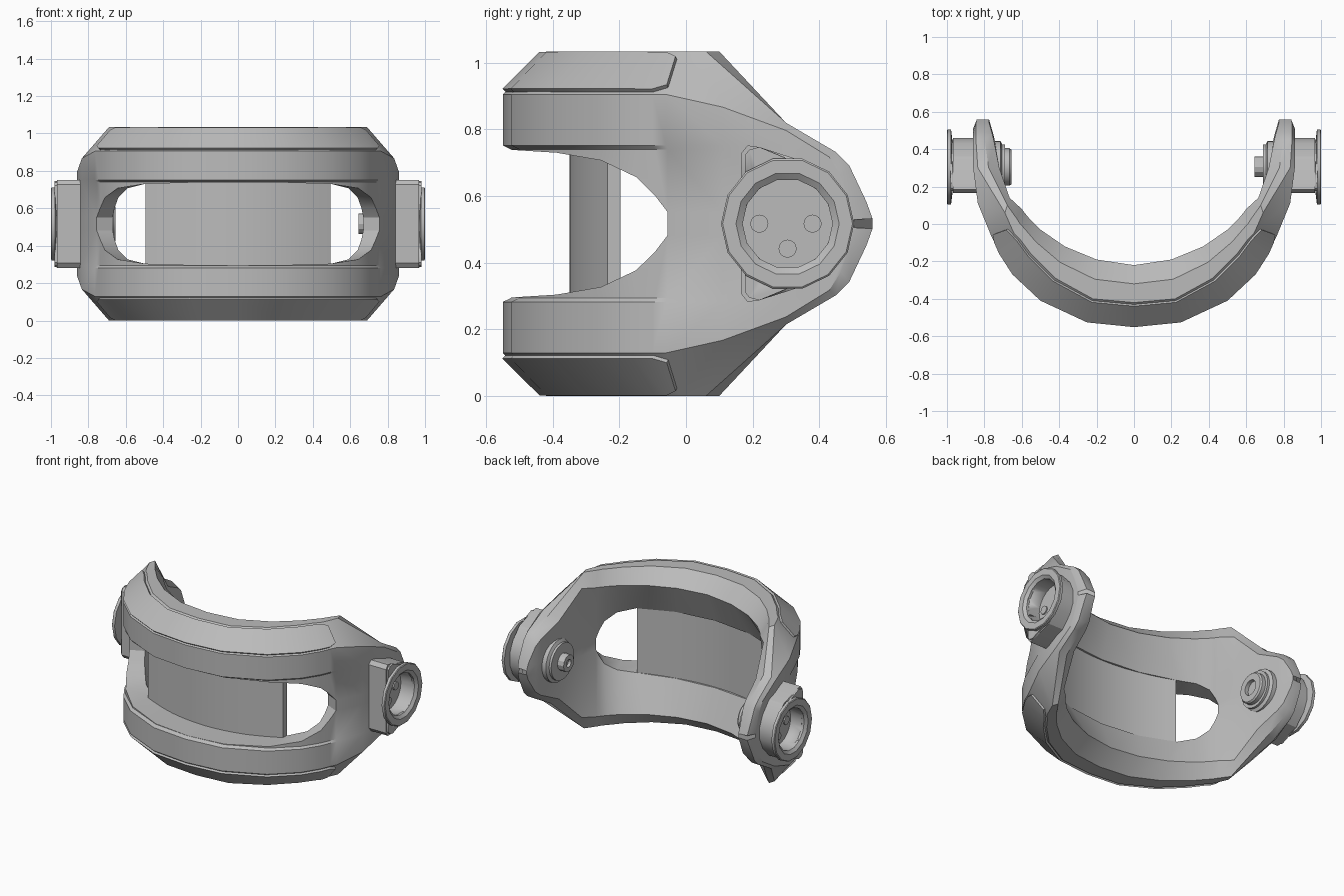
import bpy, bmesh, math
from mathutils import Vector

if "Cube" in bpy.data.objects:
    bpy.data.objects.remove(bpy.data.objects["Cube"])

MID = 0.517                      # height of the horizontal symmetry plane
PIVOT_Y = 0.305

mat = bpy.data.materials.new("plain_grey")
mat.use_nodes = True
grey = (0.5, 0.5, 0.5, 1)
mat.diffuse_color = grey
mat.node_tree.nodes["Principled BSDF"].inputs["Base Color"].default_value = grey


def activate(ob):
    bpy.ops.object.select_all(action='DESELECT')
    bpy.context.view_layer.objects.active = ob
    ob.select_set(True)


def finish(name, bm, angle=28):
    bmesh.ops.remove_doubles(bm, verts=bm.verts, dist=0.0005)
    bmesh.ops.recalc_face_normals(bm, faces=bm.faces)
    me = bpy.data.meshes.new(name)
    bm.to_mesh(me)
    bm.free()
    me.materials.append(mat)
    ob = bpy.data.objects.new(name, me)
    bpy.context.collection.objects.link(ob)
    activate(ob)
    bpy.ops.object.shade_smooth_by_angle(angle=math.radians(angle))
    return ob


def lathe(name, profile, side, y=PIVOT_Y, z=MID, sides=24):
    """Revolve closed (radius, x) profile around the x axis."""
    bm = bmesh.new()
    rings = []
    for k in range(sides):
        a = math.tau * k / sides
        rings.append([bm.verts.new((side * x, y + r * math.cos(a), z + r * math.sin(a)))
                      for r, x in profile])
    n = len(profile)
    for k in range(sides):
        p, q = rings[k], rings[(k + 1) % sides]
        for i in range(n):
            j = (i + 1) % n
            if profile[i][0] + profile[j][0] > 0.001:
                bm.faces.new((p[i], p[j], q[j], q[i]))
    bmesh.ops.dissolve_degenerate(bm, dist=0.0005, edges=bm.edges)
    return finish(name, bm)


# Half plan stations: outer xy, top edge xy, lip xy, wall xy,
# then band height, top height, window half height
HALF = [
    ((0, -.55), (0, -.42), (0, -.22), (0, -.305), .388, .517, .222),
    ((.25, -.525), (.22, -.4), (.2, -.19), (.27, -.275), .388, .517, .22),
    ((.5, -.41), (.42, -.29), (.37, -.12), (.5, -.195), .388, .517, .213),
    ((.65, -.27), (.55, -.16), (.5, -.03), (.59, -.12), .388, .517, .19),
    ((.72, -.16), (.61, -.08), (.56, .03), (.64, -.06), .388, .517, .14),
    ((.745, -.1), (.64, -.05), (.585, .06), (.66, -.035), .388, .517, .085),
    ((.765, -.06), (.655, -.02), (.6, .08), (.67, -.015), .388, .517, .035),
    ((.835, .11), (.69, .06), (.665, .14), (.69, .13), .35, .517, .035),
    ((.86, .3), (.835, .3), (.72, .3), (.725, .3), .28, .303, .04),
    ((.862, .43), (.845, .45), (.75, .45), (.745, .45), .2, .215, .04),
    ((.862, .465), (.845, .49), (.76, .49), (.755, .49), .145, .175, .03),
    ((.862, .495), (.845, .542), (.775, .542), (.77, .542), .055, .065, .02),
    ((.862, .505), (.84, .56), (.775, .56), (.775, .56), .012, .015, .005),
]
WINDOW = 6                       # station where the front window closes


def mirror_station(s):
    return tuple((-v[0], v[1]) if isinstance(v, tuple) else v for v in s)


def section(s):
    """Upper half cross-section, from inner wall over the rim to the window edge."""
    o, t, l, m = (Vector(v) for v in s[:4])
    band, top, w = s[4:]
    ledge = min(.235, .85 * band)
    e = o.lerp(m, .1) if o.y < .1 else o
    flat = t.lerp(l, .5)
    lip = top - .09 if top > .4 else top * .85
    return [(m, w), (l, lip), (flat, top), (t, top), (o, band), (o, ledge),
            (e, max(w, ledge - .012)), (e, w)]


stations = [mirror_station(s) for s in HALF[:0:-1]] + HALF
last = len(HALF) - 1

# Curved main yoke with a front window and tapering arms
bm = bmesh.new()
cols = []
for s in stations:
    cols.append([[bm.verts.new((p.x, p.y, MID + sg * h)) for p, h in section(s)]
                 for sg in (1, -1)])
for k in range(len(cols) - 1):
    a, b = cols[k], cols[k + 1]
    for h in (0, 1):
        for i in range(len(a[h]) - 1):
            bm.faces.new((a[h][i], a[h][i + 1], b[h][i + 1], b[h][i]))
    if max(abs(k - last), abs(k + 1 - last)) <= WINDOW:
        for h in (0, 1):
            bm.faces.new((a[h][-1], a[h][0], b[h][0], b[h][-1]))
    else:
        for i in (0, -1):
            bm.faces.new((a[0][i], b[0][i], b[1][i], a[1][i]))
for k in (last - WINDOW, last + WINDOW):
    u, d = cols[k]
    bm.faces.new((u[0], u[-1], d[-1], d[0]))
for k in (0, -1):
    u, d = cols[k]
    bm.faces.new(u + d[::-1])
finish("curved_yoke", bm)

# Raised strips on the upper and lower front chamfers
for name, sg in (("upper_strip", 1), ("lower_strip", -1)):
    bm = bmesh.new()
    rows = []
    for k in range(last - WINDOW, last + WINDOW + 1):
        o, t = Vector(stations[k][0]), Vector(stations[k][1])
        band, top = stations[k][4:6]
        lo, hi = (.16, .82) if abs(k - last) == WINDOW else (.06, .92)
        rows.append([bm.verts.new((*o.lerp(t, f), MID + sg * (band + (top - band) * f)))
                     for f in (lo, hi)])
    for a, b in zip(rows, rows[1:]):
        bm.faces.new((a[0], a[1], b[1], b[0]))
    ob = finish(name, bm)
    mod = ob.modifiers.new("thickness", 'SOLIDIFY')
    mod.thickness, mod.offset = .026, 0
    bpy.ops.object.modifier_apply(modifier=mod.name)
    bpy.ops.object.shade_smooth_by_angle(angle=math.radians(28))

# Inner panel behind the window
bm = bmesh.new()
rows = []
for k in range(-8, 9):
    x = .495 * k / 8
    y = -.35 + .115 * (k / 8) ** 2
    rows.append([bm.verts.new((x, y + dy, MID + dz))
                 for dy, dz in ((0, -.24), (0, .24), (.038, .24), (.038, -.24))])
for a, b in zip(rows, rows[1:]):
    for i in range(4):
        j = (i + 1) % 4
        bm.faces.new((a[i], a[j], b[j], b[i]))
bm.faces.new(rows[0])
bm.faces.new(rows[-1])
finish("inner_panel", bm)

# Side pivots
COLLAR = [(.165, .21), (.185, .235), (.22, .23), (.36, .185), (.43, .11), (.46, .04)]
for label, side in (("left", 1), ("right", -1)):
    outline = COLLAR + [(y, -z) for y, z in COLLAR[::-1]]
    bm = bmesh.new()
    near, far = ([bm.verts.new((side * x, y, MID + z)) for y, z in outline] for x in (.81, .98))
    bm.faces.new(near)
    bm.faces.new(far)
    for i in range(len(outline)):
        j = (i + 1) % len(outline)
        bm.faces.new((near[i], near[j], far[j], far[i]))
    bmesh.ops.bevel(bm, geom=[e for e in bm.edges if all(v in far for v in e.verts)],
                    offset=.012, segments=2, affect='EDGES')
    collar = finish(label + "_collar", bm)

    # Bore cut into the collar
    cutter = lathe("bore_cutter", [(0, .885), (.135, .885), (.135, 1.1), (0, 1.1)], side)
    cutter.hide_render = True
    mod = collar.modifiers.new("bore", 'BOOLEAN')
    mod.object, mod.operation, mod.solver = cutter, 'DIFFERENCE', 'EXACT'
    activate(collar)
    bpy.ops.object.modifier_apply(modifier=mod.name)
    bpy.data.objects.remove(cutter)

    lathe(label + "_flange", [(.135, .97), (.2, .978), (.2, .996), (.195, 1.0),
                              (.155, 1.0), (.135, .985)], side, sides=14)
    # Small studs on the bore floor
    for n, (dy, dz) in enumerate(((0, -.075), (.075, 0), (-.085, 0))):
        lathe(f"{label}_stud_{n + 1}", [(0, .88), (.027, .88), (.027, .893), (0, .893)],
              side, PIVOT_Y + dy, MID + dz, 16)
    lathe(label + "_inner_boss", [(0, .77), (.14, .77), (.14, .715), (.12, .705),
                                  (.12, .69), (0, .69)], side)

# The two inner fittings differ
lathe("left_nub", [(0, .7), (.055, .7), (.055, .645), (.025, .645), (.025, .665), (0, .665)], 1, sides=12)
lathe("right_cap", [(0, .7), (.1, .7), (.1, .665), (.092, .655), (.05, .655), (.05, .68), (0, .68)], -1)
